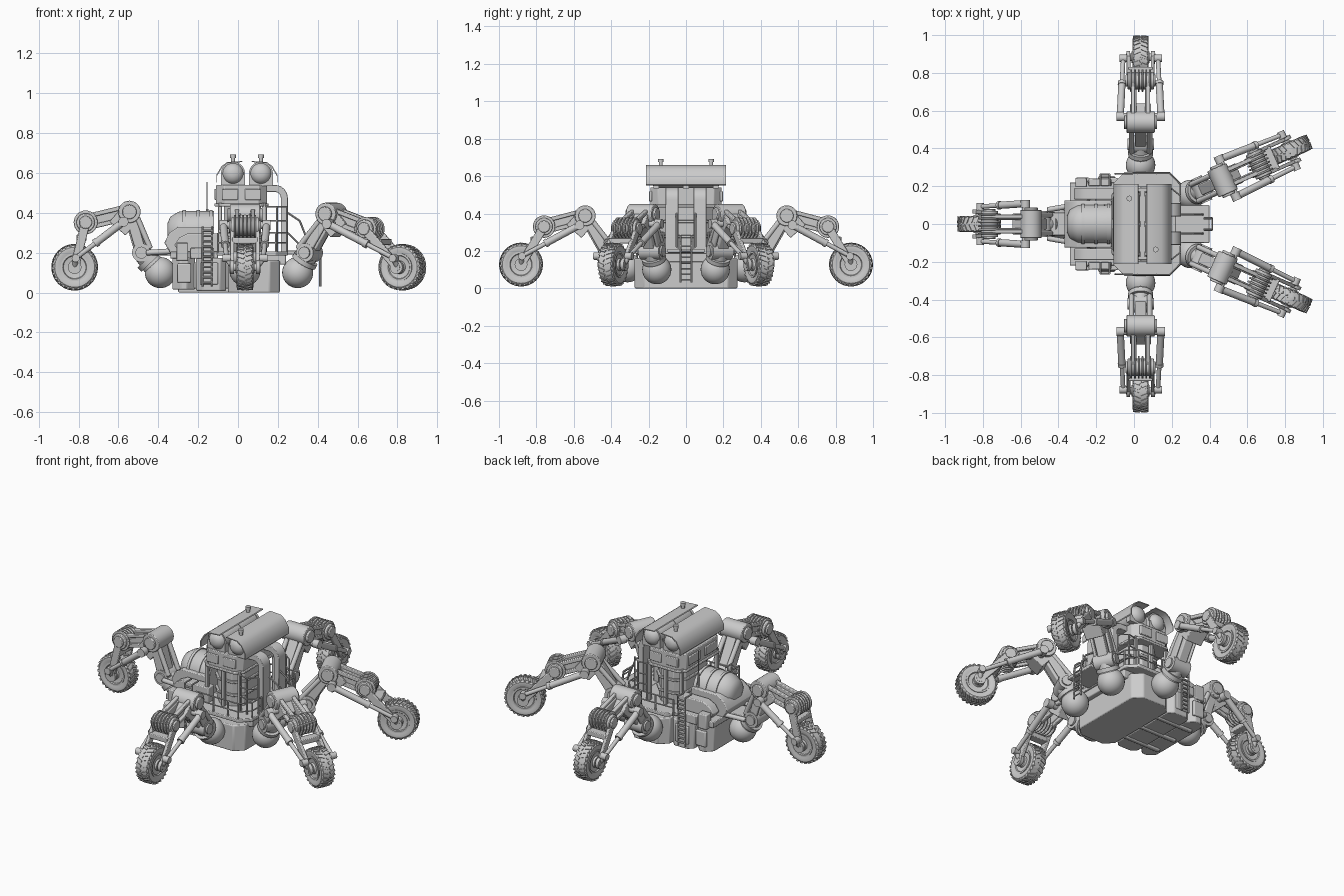
import bpy, bmesh, math
from mathutils import Matrix, Vector as V

if "Cube" in bpy.data.objects:
    bpy.data.objects.remove(bpy.data.objects["Cube"])

def finish(name, bm, bevel=0.0):
    bmesh.ops.recalc_face_normals(bm, faces=bm.faces)
    me = bpy.data.meshes.new(name)
    bm.to_mesh(me)
    bm.free()
    ob = bpy.data.objects.new(name, me)
    bpy.context.collection.objects.link(ob)
    if bevel:
        m = ob.modifiers.new("bevel", 'BEVEL')
        m.width, m.segments, m.limit_method = bevel, 2, 'ANGLE'
    bpy.ops.object.select_all(action='DESELECT')
    ob.select_set(True)
    bpy.context.view_layer.objects.active = ob
    bpy.ops.object.shade_smooth_by_angle(angle=math.radians(35))
    return ob

def frame(p, q, side=V((0, 0, 1))):
    # matrix at the middle of p-q, z along it, x close to side
    z = (q - p).normalized()
    if abs(z.dot(side)) > 0.99:
        side = V((1, 0, 0)) if abs(z.x) < 0.9 else V((0, 1, 0))
    y = z.cross(side).normalized()
    m = Matrix((y.cross(z), y, z)).transposed().to_4x4()
    m.translation = (p + q) / 2
    return m

def rod(bm, p, q, r, r2=None, n=20):
    p, q = V(p), V(q)
    bmesh.ops.create_cone(bm, cap_ends=True, segments=n, radius1=r, radius2=r if r2 is None else r2,
                          depth=(q - p).length, matrix=frame(p, q))

def bar(bm, p, q, w, h, side=V((0, 0, 1))):
    p, q = V(p), V(q)
    bmesh.ops.create_cube(bm, size=1, matrix=frame(p, q, side) @ Matrix.Diagonal((w, h, (q - p).length, 1)))

def box(bm, x0, x1, y0, y1, z0, z1):
    m = Matrix.Translation(((x0 + x1) / 2, (y0 + y1) / 2, (z0 + z1) / 2))
    bmesh.ops.create_cube(bm, size=1, matrix=m @ Matrix.Diagonal((x1 - x0, y1 - y0, z1 - z0, 1)))

def ball(bm, c, r):
    bmesh.ops.create_uvsphere(bm, u_segments=28, v_segments=16, radius=r, matrix=Matrix.Translation(c))

def lathe(bm, profile, p, q, n=40):
    # profile of (radius, offset along p-q measured from the middle)
    m = frame(V(p), V(q))
    rings = [[bm.verts.new(m @ V((r * math.cos(2 * math.pi * i / n), r * math.sin(2 * math.pi * i / n), a)))
              for i in range(n)] for r, a in profile]
    for a, b in zip(rings, rings[1:]):
        for i in range(n):
            bm.faces.new((a[i], a[(i + 1) % n], b[(i + 1) % n], b[i]))
    bm.faces.new(rings[0])
    bm.faces.new(rings[-1])

def prism(bm, pts, off):
    # closed outline pushed along off
    f = bm.faces.new([bm.verts.new(p) for p in pts])
    g = bmesh.ops.extrude_face_region(bm, geom=[f], use_keep_orig=True)
    bmesh.ops.translate(bm, vec=off, verts=[e for e in g["geom"] if isinstance(e, bmesh.types.BMVert)])

def octagon(x0, x1, y, c, z):
    return [(x0 + c, -y, z), (x1 - c, -y, z), (x1, -y + c, z), (x1, y - c, z),
            (x1 - c, y, z), (x0 + c, y, z), (x0, y - c, z), (x0, -y + c, z)]

def path(bm, pts, r):
    for a, b in zip(pts, pts[1:]):
        rod(bm, a, b, r, n=8)

def leg(name, wx, wy, ang, hip, joint, k1, k2):
    a = math.radians(ang)
    D, T = V((math.cos(a), math.sin(a), 0)), V((-math.sin(a), math.cos(a), 0))
    P = lambda d, z, t=0.0: V((wx, wy, 0)) + D * d + T * t + V((0, 0, z))
    drum = lambda bm, c, r, t, n=28: rod(bm, P(*c, -t), P(*c, t), r, n=n)
    W = (0, 0.127)
    # tyre with chevron lugs
    bm = bmesh.new()
    lathe(bm, [(.066, -.036), (.082, -.043), (.1, -.042), (.11, -.034), (.112, 0), (.11, .034),
               (.1, .042), (.082, .043), (.066, .036)], P(*W, -.1), P(*W, .1))
    for i in range(26):
        for s in (-1, 1):
            b = 2 * math.pi * (i + .25 * s) / 26
            c = b + .13
            bar(bm, P(.11 * math.cos(b), W[1] + .11 * math.sin(b), s * .004),
                P(.107 * math.cos(c), W[1] + .107 * math.sin(c), s * .038), .014, .013,
                D * math.cos(b) + V((0, 0, math.sin(b))))
    finish(name + "_tyre", bm)
    # hub and axle
    bm = bmesh.new()
    lathe(bm, [(.03, -.047), (.034, -.034), (.055, -.034), (.06, -.042), (.07, -.042), (.07, .042),
               (.06, .042), (.055, .034), (.034, .034), (.03, .047)], P(*W, -.1), P(*W, .1))
    drum(bm, W, .02, .078)
    for t in (-.066, .066):
        rod(bm, P(*W, t - .01), P(*W, t + .01), .034)
    finish(name + "_hub", bm)
    # hip ball and collar
    bm = bmesh.new()
    ball(bm, P(*hip), .078)
    mid = [(hip[i] + joint[i]) / 2 for i in (0, 1)]
    rod(bm, P(*hip), P(*joint), .062, .045)
    rod(bm, P(*mid), P(*mid) + (P(*joint) - P(*hip)) * .2, .066)
    drum(bm, joint, .047, .06)
    drum(bm, joint, .03, .07)
    finish(name + "_hip", bm)
    # upper arm: tapered core, side plates and piston
    bm = bmesh.new()
    bar(bm, P(*joint), P(*k1), .06, .065, T)
    for t in (-.048, .048):
        bar(bm, P(*joint, t), P(*k1, t), .016, .05, T)
        rod(bm, P(joint[0] - .045, joint[1] + .02, t), P(k1[0] - .04, k1[1] - .03, t), .014)
    finish(name + "_upper_arm", bm, .006)
    # knee drums with ribs
    bm = bmesh.new()
    drum(bm, k1, .056, .075)
    drum(bm, k1, .036, .088)
    drum(bm, k2, .046, .07)
    drum(bm, k2, .032, .08)
    for t in (-.05, -.03, -.01, .01, .03, .05):
        rod(bm, P(*k2, t - .005), P(*k2, t + .005), .06, n=28)
    # square bracket under the first knee
    br = (k1[0] + .03, k1[1] - .05)
    bar(bm, P(br[0] - .04, br[1] - .035), P(br[0] + .04, br[1] + .035), .11, .09, T)
    drum(bm, br, .018, .115)
    finish(name + "_knees", bm, .004)
    # link between the knees: paired bars
    bm = bmesh.new()
    for t in (-.04, .04):
        for dz in (-.03, .03):
            bar(bm, P(k1[0], k1[1] + dz, t), P(k2[0], k2[1] + dz, t), .022, .022, T)
        bar(bm, P(*k1, t * .7), P(*k2, t * .7), .012, .045, T)
    # fork down to the axle
    for t in (-.064, .064):
        bar(bm, P(*k2, t), P(*W, t), .02, .045, T)
    m2 = (k2[0] * .62, W[1] + (k2[1] - W[1]) * .66)
    bar(bm, P(*m2, -.064), P(*m2, .064), .03, .05)
    finish(name + "_links", bm, .004)
    # outer damper rods
    bm = bmesh.new()
    for t in (-1, 1):
        p, q = P(*br, .108 * t), P(-.005, W[1] + .045, .092 * t)
        h = p.lerp(q, .55)
        rod(bm, p, h, .019)
        rod(bm, h, q, .012)
        rod(bm, h, p.lerp(q, .6), .022)
        rod(bm, q - T * .02, q + T * .02, .02)
        rod(bm, p - T * .02, p + T * .02, .025)
        rod(bm, P(*W, .06 * t), q, .014)
    finish(name + "_dampers", bm)

leg("left_leg", -.82, 0, 180, (-.43, .10), (-.335, .2), (-.275, .405), (-.055, .352))
for s, n in ((-1, "front"), (1, "back")):
    leg(n + "_right_leg", .825, s * .39, s * 24, (-.575, .1), (-.51, .2), (-.39, .395), (-.18, .32))
    leg(n + "_leg", .035, s * .882, s * 90, (-.57, .11), (-.46, .18), (-.343, .388), (-.123, .33))

# rear hull block with hip sockets
bm = bmesh.new()
prism(bm, octagon(-.05, .21, .275, .05, 0), (0, 0, .16))
box(bm, .0, .24, -.2, .2, .14, .19)
finish("rear_hull", bm, .006)
# front hull blocks with hatch panels
bm = bmesh.new()
prism(bm, octagon(-.33, -.215, .235, .04, .015), (0, 0, .16))
prism(bm, octagon(-.21, -.06, .245, .03, .008), (0, 0, .165))
box(bm, -.25, -.03, -.2, .2, .02, .15)
for s in (-1, 1):
    box(bm, -.305, -.235, s * .235 - .01, s * .235 + .01, .05, .145)
    box(bm, -.19, -.1, s * .245 - .008, s * .245 + .008, .04, .15)
for y in (-.14, 0, .14):
    box(bm, -.3, .18, y - .012, y + .012, .0, .02)
finish("front_hull", bm, .006)
# chamfered main deck
bm = bmesh.new()
prism(bm, octagon(-.11, .25, .275, .06, .185), (0, 0, .022))
box(bm, .22, .4, -.1, .1, .19, .21)
box(bm, -.34, -.1, -.22, .22, .17, .205)
box(bm, -.47, -.3, -.06, .06, .185, .21)
finish("deck", bm, .004)
# engine drum with domed nose and arched bands
bm = bmesh.new()
lathe(bm, [(.04, -.125), (.075, -.11), (.1, -.07), (.105, -.04), (.105, .11)],
      (-.33, 0, .305), (-.13, 0, .305))
for x in (-.27, -.2, -.135):
    rod(bm, (x - .008, 0, .305), (x + .008, 0, .305), .11, n=40)
finish("engine_drum", bm)
# sloped fenders and side frames beside the drum
bm = bmesh.new()
outline = [(-.37, .25), (-.345, .3), (-.3, .33), (-.12, .33), (-.12, .2), (-.34, .2)]
prism(bm, [(x, -.125, z) for x, z in outline], (0, .25, 0))
for s in (-1, 1):
    prism(bm, [(x + .05, s * .13, .2 + (z - .2) * .75) for x, z in outline], (0, s * .06, 0))
    box(bm, -.31, -.25, s * .22 - .025, s * .22 + .025, .16, .25)
    box(bm, -.24, -.12, s * .22 - .02, s * .22 + .02, .17, .225)
    rod(bm, (-.46, s * .075, .2), (-.2, s * .12, .215), .014)
finish("engine_fenders", bm, .005)

# cabin: lower room, posts, upper room with windows
bm = bmesh.new()
prism(bm, octagon(-.07, .115, .15, .05, .2), (0, 0, .25))
for x in (-.09, .02, .13):
    for s in (-1, 1):
        box(bm, x - .01, x + .01, s * .17 - .01, s * .17 + .01, .2, .45)
for z in (.27, .35):
    prism(bm, octagon(-.08, .125, .16, .05, z), (0, 0, .015))
finish("lower_cabin", bm, .003)
bm = bmesh.new()
prism(bm, octagon(-.11, .145, .19, .04, .44), (0, 0, .1))
prism(bm, octagon(-.118, .153, .198, .04, .432), (0, 0, .015))
for s in (-1, 1):
    for x in (-.04, .075):
        box(bm, x - .04, x + .04, s * .19 - .008, s * .19 + .008, .465, .52)
    box(bm, -.118, -.1, s * .08 - .055, s * .08 + .055, .465, .52)
finish("upper_cabin", bm, .004)
# curved rear ducts from cabin roof to deck
bm = bmesh.new()
o = [(.1, .54)] + [(.185 + .065 * math.sin(i * math.pi / 12), .475 + .065 * math.cos(i * math.pi / 12))
                   for i in range(7)] + [(.25, .2)]
i_ = [(.215, .2)] + [(.185 + .03 * math.cos(i * math.pi / 12), .475 + .03 * math.sin(i * math.pi / 12))
                     for i in range(7)] + [(.1, .505)]
for s in (-1, 1):
    prism(bm, [(x, s * .04, z) for x, z in o + i_], (0, s * .07, 0))
finish("rear_ducts", bm, .003)

# twin roof tanks with folded covers and vents
for k, x in enumerate((-.025, .115)):
    s = 1 if k == 0 else -1
    bm = bmesh.new()
    lathe(bm, [(.015, -.2), (.035, -.192), (.05, -.175), (.057, -.15), (.057, .15), (.05, .175),
               (.035, .192), (.015, .2)], (x, -.2, .597), (x, .2, .597))
    for y in (-.16, 0, .16):
        box(bm, x - .06, x + .06, y - .015, y + .015, .535, .59)
        rod(bm, (x, y - .008, .597), (x, y + .008, .597), .06, n=40)
    finish("roof_tank", bm)
    bm = bmesh.new()
    c = [(-.084, .555), (-.084, .59), (-.058, .634), (-.03, .655), (.045, .66)]
    prism(bm, [(x + s * a, -.213, z) for a, z in c] + [(x + s * (a + .004), -.213, z - .005) for a, z in c[::-1]],
          (0, .426, 0))
    finish("tank_cover", bm)
    bm = bmesh.new()
    y = .135 * s
    rod(bm, (x, y, .64), (x, y, .69), .01)
    rod(bm, (x, y, .675), (x, y, .692), .015)
    finish("tank_vent", bm)

# deck railings
bm = bmesh.new()
for s in (-1, 1):
    low = [(-.1, s * .265), (.02, s * .268), (.12, s * .268), (.19, s * .268), (.245, s * .21), (.245, s * .12)]
    for z in (.25, .3):
        path(bm, [(x, y, z) for x, y in low], .004)
    for x, y in low:
        rod(bm, (x, y, .2), (x, y, .3), .005, n=8)
    high = [(.14, s * .18), (.195, s * .19), (.245, s * .15)]
    for z in (.3, .36, .43):
        path(bm, [(x, y, z) for x, y in high], .004)
    for x, y in high:
        rod(bm, (x, y, .2), (x, y, .43), .005, n=8)
    # rear stair rails and hanging ladder sides
    path(bm, [(.25, s * .05, .4), (.31, s * .05, .36), (.365, s * .05, .22)], .005)
    path(bm, [(.25, s * .05, .3), (.33, s * .05, .22)], .004)
    path(bm, [(.37, s * .03, .28), (.405, s * .03, .25), (.413, s * .03, .2), (.413, s * .03, .03)], .006)
    # side ladders
    for x in (-.178, -.13):
        path(bm, [(x, s * .262, .03), (x, s * .262, .33), (x, s * .2, .33)], .005)
    for i in range(11):
        z = .05 + i * .026
        rod(bm, (-.178, s * .262, z), (-.13, s * .262, z), .006, n=8)
for i in range(7):
    rod(bm, (.413, -.03, .045 + i * .03), (.413, .03, .045 + i * .03), .004, n=8)
finish("railings_and_ladders", bm)
# antenna
bm = bmesh.new()
rod(bm, (-.155, .1, .3), (-.155, .1, .42), .006, n=10)
rod(bm, (-.155, .1, .42), (-.155, .1, .555), .003, n=8)
finish("antenna", bm)
